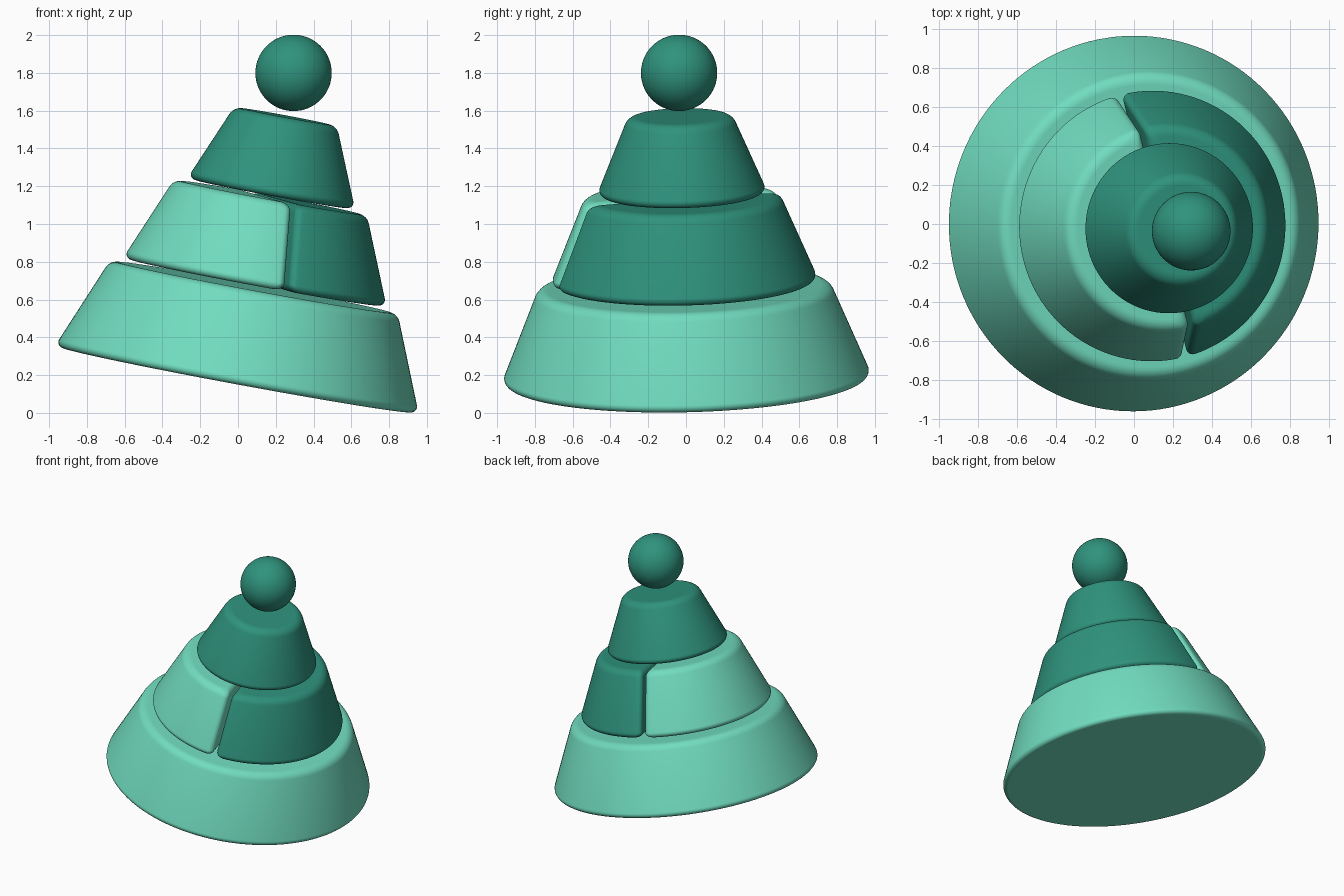
import bpy, bmesh
from math import sin, cos, tan, atan2, sqrt, pi, radians
from mathutils import Vector, Matrix

cube = bpy.data.objects.get("Cube")
if cube:
    bpy.data.objects.remove(cube, do_unlink=True)


def material(name, rgb):
    m = bpy.data.materials.new(name)
    m.use_nodes = True
    m.diffuse_color = (*rgb, 1)
    m.node_tree.nodes["Principled BSDF"].inputs["Base Color"].default_value = (*rgb, 1)
    return m


light = material("light mint", (0.165, 0.72, 0.52))
dark = material("deep green", (0.028, 0.29, 0.205))

# The whole stack leans along one axis
base = Vector((-0.007, 0.003, 0.174))
axis = Vector((0.182, -0.024, 0.983)).normalized()
lean = Matrix.Translation(base) @ Vector((0, 0, 1)).rotation_difference(axis).to_matrix().to_4x4()

BEVEL, STEPS, GAP = 0.045, 8, 0.012


def finish(bm, name, mat, height, turn=0):
    me = bpy.data.meshes.new(name)
    bm.to_mesh(me)
    bm.free()
    me.materials.append(mat)
    ob = bpy.data.objects.new(name, me)
    bpy.context.collection.objects.link(ob)
    ob.matrix_world = lean @ Matrix.Translation((0, 0, height)) @ Matrix.Rotation(turn, 4, "Z")
    return ob


def arc(cx, cy, r, a, b, n):
    return [(cx + r * cos(a + (b - a) * i / n), cy + r * sin(a + (b - a) * i / n))
            for i in range(n + 1)]


def rounded_profile(r0, r1, h):
    """Side of a frustum with rounded rims, as (radius, height) pairs."""
    s = atan2(r0 - r1, h)
    low, high = BEVEL * tan((pi / 2 - s) / 2), BEVEL * tan((pi / 2 + s) / 2)
    return (arc(r0 - BEVEL, low, low, -pi / 2, s, STEPS)
            + arc(r1 - BEVEL, h - high, high, s, pi / 2, STEPS))


def circle_outline(r, z, h):
    return arc(0, 0, r, 0, 2 * pi, 128)[:-1]


def half_outline(r, z, h):
    """Half disc with rounded corners; its flat side pulls in near the rims."""
    d = BEVEL - min(BEVEL, max(0, min(z, h - z)))
    flat = GAP + BEVEL - sqrt(BEVEL ** 2 - d ** 2)
    c = BEVEL * 0.8
    x = flat + c
    y = sqrt((r - c) ** 2 - x ** 2)
    a = atan2(y, x)
    return (arc(0, 0, r, -a, a, 64) + arc(x, y, c, a, pi, STEPS)[1:]
            + arc(x, -y, c, pi, 2 * pi - a, STEPS)[:-1])


def frustum(name, mat, r0, r1, z0, z1, outline=circle_outline, turn=0):
    bm = bmesh.new()
    h = z1 - z0
    rings = [[bm.verts.new((x, y, z)) for x, y in outline(r, z, h)]
             for r, z in rounded_profile(r0, r1, h)]
    for a, b in zip(rings, rings[1:]):
        for i in range(len(a)):
            f = bm.faces.new((a[i - 1], a[i], b[i], b[i - 1]))
            f.smooth = True
    bm.faces.new(rings[0][::-1])
    bm.faces.new(rings[-1])
    return finish(bm, name, mat, z0, turn)


# Three tiers, the middle one split across its diameter
frustum("bottom_tier", light, 0.98, 0.775, 0, 0.50)
turn = radians(14.5)
frustum("middle_tier_left_half", dark, 0.71, 0.52, 0.525, 0.983, half_outline, turn)
frustum("middle_tier_right_half", light, 0.71, 0.52, 0.525, 0.983, half_outline, turn + pi)
frustum("top_tier", dark, 0.452, 0.277, 1.002, 1.42)

# Ball floating above the tip
bm = bmesh.new()
bmesh.ops.create_uvsphere(bm, u_segments=64, v_segments=32, radius=0.202)
for f in bm.faces:
    f.smooth = True
finish(bm, "ball", dark, 1.654)
